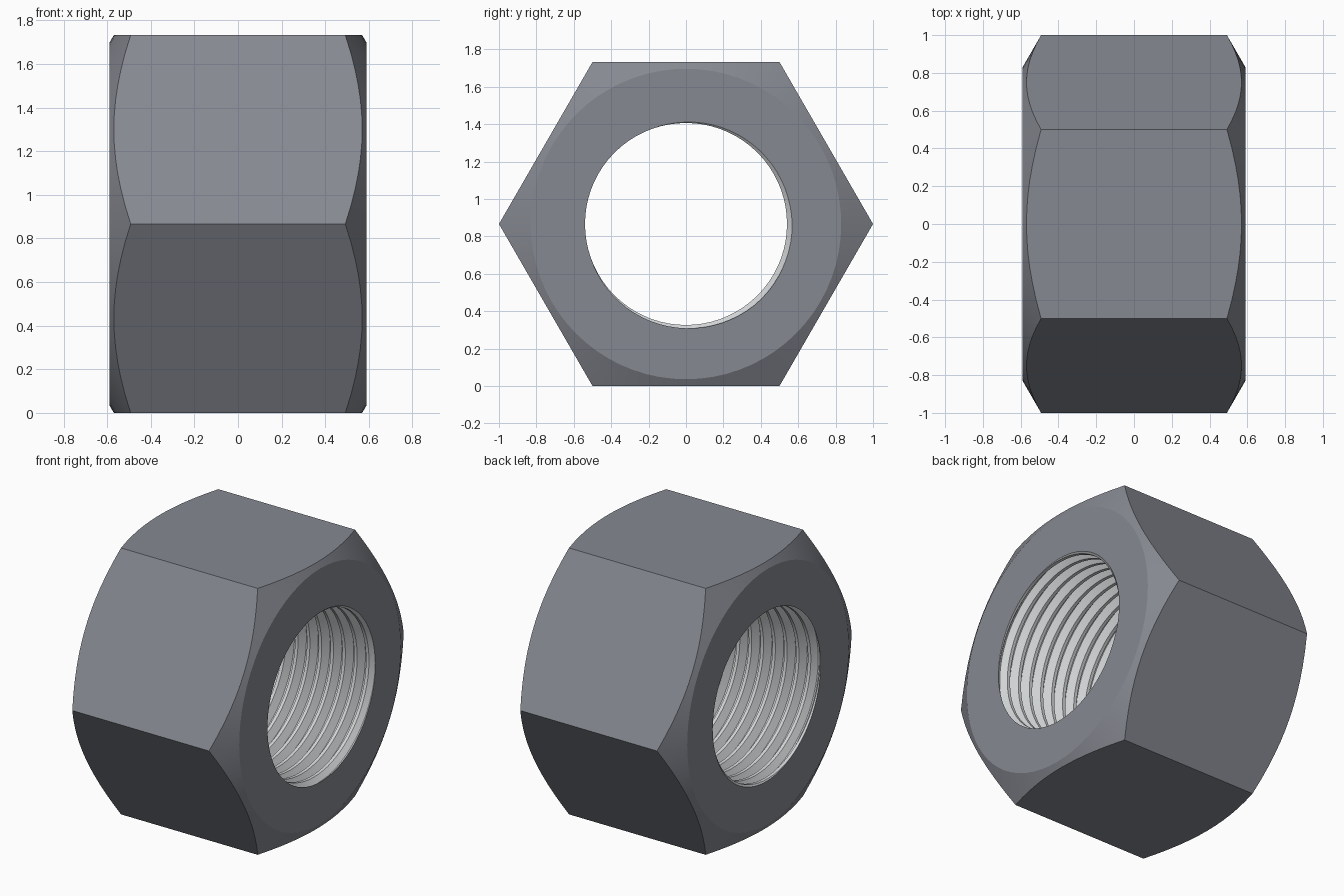
import bpy, bmesh
from math import sin, cos, pi, radians, tan

if "Cube" in bpy.data.objects:
    bpy.data.objects.remove(bpy.data.objects["Cube"])

H = 0.59                    # half thickness along x
APO = cos(pi / 6)           # hex apothem (corner radius 1)
FACE_R = 0.83               # flat circle where the chamfer starts
MINOR, MAJOR = 0.54, 0.587  # thread radii
PITCH = 0.085
SEG = 72
PHASE = radians(25)


def thread_radius(x, turn):
    # trapezoid thread profile, shallower at both ends
    u = (x - H) / PITCH - turn
    d = abs(u - round(u))
    depth = min(1, max(0, (0.375 - d) / 0.3125))
    runout = min(1, 0.6 + 0.4 * (H - abs(x)) / PITCH)
    return MINOR + (MAJOR - MINOR) * depth * runout


def section(angle):
    # closed (x, radius) outline of the nut at one angle
    turn = (angle + PHASE) / (2 * pi)
    pts = []
    for k in range(-17, 3):
        for u in (-0.0625, 0.0625, 0.375, 0.625):
            x = max(-H, min(H, H + PITCH * (k + u + turn)))
            pts.append((x, thread_radius(x, turn)))
    hex_r = APO / cos((angle % (pi / 3)) - pi / 6)
    edge = H - (hex_r - FACE_R) * tan(pi / 6)
    return pts + [(H, FACE_R), (edge, hex_r), (-edge, hex_r), (-H, FACE_R)]


def material(name, color):
    mat = bpy.data.materials.new(name)
    mat.diffuse_color = (*color, 1)
    mat.use_nodes = True
    mat.node_tree.nodes["Principled BSDF"].inputs["Base Color"].default_value = mat.diffuse_color
    return mat


# Sweep the section around the x axis
bm = bmesh.new()
columns = []
for i in range(SEG + 1):
    a = 2 * pi * i / SEG
    columns.append([bm.verts.new((x, r * cos(a), APO + r * sin(a)))
                    for x, r in section(a)])
for c0, c1 in zip(columns, columns[1:]):
    n = len(c0)
    for j in range(n):
        k = (j + 1) % n
        face = bm.faces.new((c0[j], c0[k], c1[k], c1[j]))
        face.material_index = 1 if j < n - 5 else 0   # thread or body
bmesh.ops.remove_doubles(bm, verts=bm.verts, dist=1e-5)
bmesh.ops.recalc_face_normals(bm, faces=bm.faces)

mesh = bpy.data.meshes.new("hex_nut")
bm.to_mesh(mesh)
bm.free()
mesh.materials.append(material("dark_steel", (0.24, 0.25, 0.285)))
mesh.materials.append(material("thread_steel", (0.64, 0.66, 0.67)))
nut = bpy.data.objects.new("hex_nut", mesh)
bpy.context.collection.objects.link(nut)
bpy.context.view_layer.objects.active = nut
nut.select_set(True)
bpy.ops.object.shade_smooth_by_angle(angle=radians(25))
